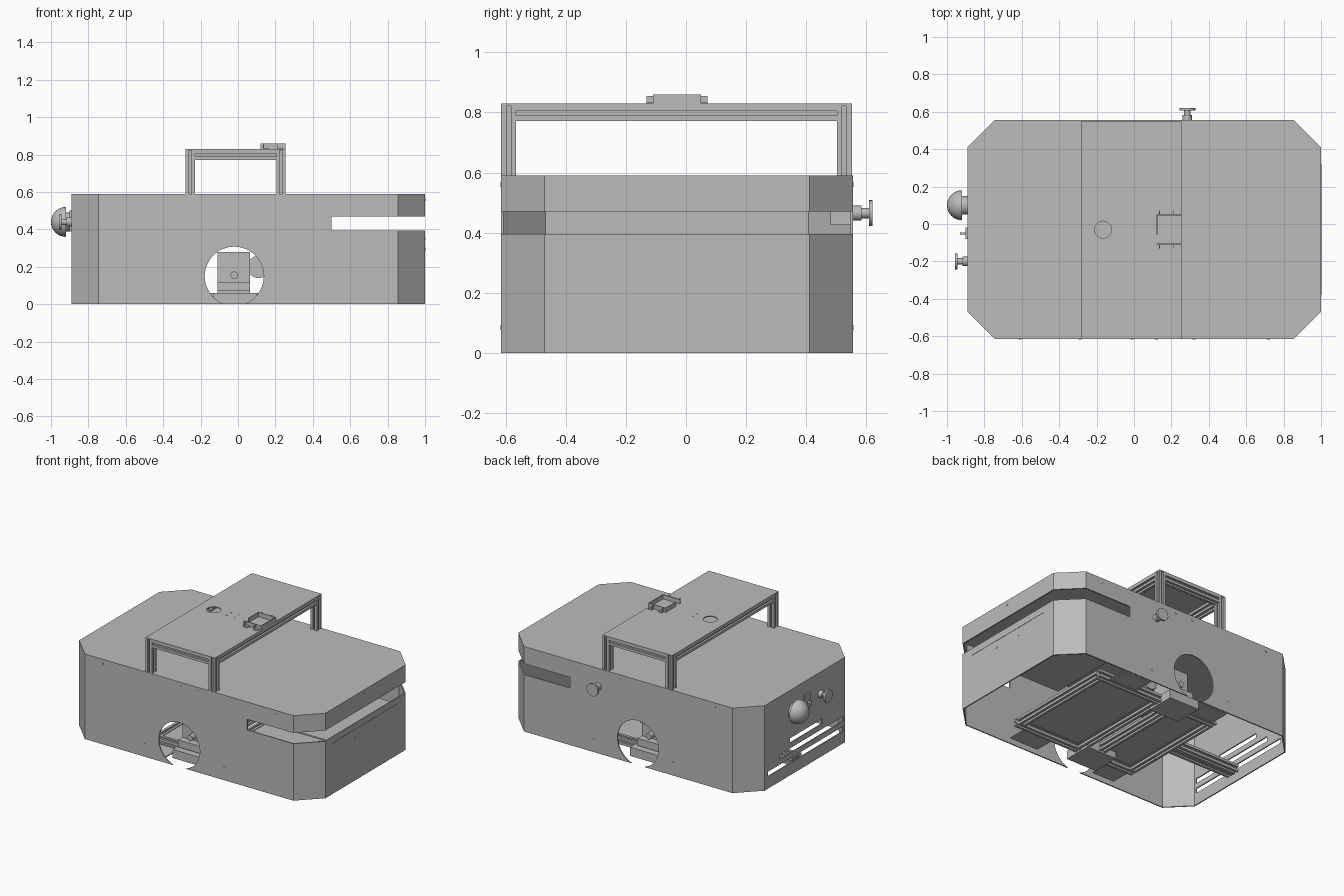
import bpy, bmesh, math
from mathutils import Vector, Matrix

cube = bpy.data.objects.get("Cube")
if cube:
    bpy.data.objects.remove(cube, do_unlink=True)

grey = bpy.data.materials.new("plain_grey")
grey.use_nodes = True
grey.diffuse_color = (0.5, 0.5, 0.5, 1)
grey.node_tree.nodes["Principled BSDF"].inputs["Base Color"].default_value = (0.5, 0.5, 0.5, 1)

X0, X1, Y0, Y1, TOP, CH = -0.89, 1.0, -0.615, 0.555, 0.59, 0.145
YM = (Y0 + Y1) / 2


def finish(name, bm, smooth=False):
    bmesh.ops.recalc_face_normals(bm, faces=bm.faces)
    mesh = bpy.data.meshes.new(name)
    bm.to_mesh(mesh)
    bm.free()
    mesh.materials.append(grey)
    ob = bpy.data.objects.new(name, mesh)
    bpy.context.collection.objects.link(ob)
    if smooth:
        bpy.ops.object.select_all(action='DESELECT')
        ob.select_set(True)
        bpy.context.view_layer.objects.active = ob
        bpy.ops.object.shade_smooth_by_angle(angle=math.radians(35))
    return ob


def box(name, lo, hi):
    lo, hi = Vector(lo), Vector(hi)
    bm = bmesh.new()
    bmesh.ops.create_cube(bm, size=1)
    for v in bm.verts:
        v.co = (lo + hi) / 2 + v.co * (hi - lo)
    return finish(name, bm)


def rod(name, start, end, radius, sides=32):
    a, b = Vector(start), Vector(end)
    bm = bmesh.new()
    m = Matrix.Translation((a + b) / 2) @ (b - a).to_track_quat('Z', 'Y').to_matrix().to_4x4()
    bmesh.ops.create_cone(bm, cap_ends=True, segments=sides, radius1=radius, radius2=radius,
                          depth=(b - a).length, matrix=m)
    return finish(name, bm, True)


def rail(name, start, end, size=0.05):
    """Square slotted bar with a groove along each side."""
    a, b = Vector(start), Vector(end)
    h, g, d = size / 2, size * 0.15, size * 0.28
    side = [(-h, -h), (-g, -h), (-g, -h + d), (g, -h + d), (g, -h)]
    rot = (b - a).to_track_quat('Z', 'Y')
    bm = bmesh.new()
    ring = []
    for k in range(4):
        turn = Matrix.Rotation(k * math.pi / 2, 3, 'Z')
        ring += [bm.verts.new(a + rot @ (turn @ Vector((x, y, 0)))) for x, y in side]
    face = bm.faces.new(ring)
    new = bmesh.ops.extrude_face_region(bm, geom=[face])["geom"]
    bmesh.ops.translate(bm, vec=b - a, verts=[v for v in new if isinstance(v, bmesh.types.BMVert)])
    return finish(name, bm)


def cut(ob, cutter):
    mod = ob.modifiers.new("cut", 'BOOLEAN')
    mod.operation, mod.object, mod.solver = 'DIFFERENCE', cutter, 'EXACT'
    apply(ob, mod)
    bpy.data.objects.remove(cutter, do_unlink=True)


def apply(ob, mod):
    bpy.context.view_layer.objects.active = ob
    bpy.ops.object.modifier_apply(modifier=mod.name)


# Body shell: thin eight-sided cover, open underneath
outline = [(X0 + CH, Y0), (X1 - CH, Y0), (X1, Y0 + CH), (X1, Y1 - CH),
           (X1 - CH, Y1), (X0 + CH, Y1), (X0, Y1 - CH), (X0, Y0 + CH)]
bm = bmesh.new()
low = [bm.verts.new((x, y, 0)) for x, y in outline]
high = [bm.verts.new((x, y, TOP)) for x, y in outline]
bm.faces.new(high)
for i in range(8):
    j = (i + 1) % 8
    bm.faces.new((low[i], low[j], high[j], high[i]))
shell = finish("body_shell", bm)
wall = shell.modifiers.new("wall", 'SOLIDIFY')
wall.thickness, wall.offset, wall.use_even_offset = 0.008, -1, True
apply(shell, wall)

# Openings: sensor slot, wheel holes, vents
cut(shell, box("slot_cutter", (0.5, -0.8, 0.395), (1.2, 0.8, 0.47)))
cut(shell, rod("wheel_cutter", (-0.02, -0.8, 0.15), (-0.02, 0.8, 0.15), 0.158, 48))
for z, ya, yb in ((0.10, -0.45, 0.37), (0.17, -0.45, 0.24), (0.24, -0.22, 0.13)):
    cut(shell, box("vent_cutter", (-0.95, ya, z - 0.017), (-0.85, yb, z + 0.017)))

# Cover screws
for y, s in ((Y0, -1), (Y1, 1)):
    for x, z in ((-0.61, 0.56), (-0.01, 0.56), (0.12, 0.56), (0.72, 0.56), (-0.29, 0.085), (0.32, 0.085)):
        rod("cover_screw", (x, y, z), (x, y + s * 0.002, z), 0.008, 12)
for y, z in ((-0.04, 0.56), (-0.14, 0.295), (0.07, 0.295)):
    rod("end_screw", (X1, y, z), (X1 + 0.002, y, z), 0.008, 12)

# Sensor shelf inside the slot
box("sensor_shelf", (0.3, -0.38, 0.345), (1.002, 0.32, 0.355))

# Top carrying frame
xa, xb, ya, yb = -0.255, 0.23, -0.59, 0.527
for x in (xa, xb):
    for y in (ya, yb):
        rail("frame_post", (x, y, TOP), (x, y, 0.822))
    rail("frame_long_beam", (x, ya + 0.025, 0.797), (x, yb - 0.025, 0.797))
for y in (ya, yb):
    rail("frame_short_beam", (xa + 0.025, y, 0.797), (xb - 0.025, y, 0.797))
plate = box("frame_top_plate", (-0.28, Y0, 0.822), (0.255, 0.552, 0.829))
cut(plate, rod("port_cutter", (-0.165, -0.03, 0.7), (-0.165, -0.03, 0.9), 0.045))
for x in (-0.05, 0.005):
    for y in (-0.05, -0.005):
        rod("plate_screw", (x, y, 0.829), (x, y, 0.831), 0.005, 10)

# Device holder on the top plate
holder = ((0.12, -0.11, 0.255, -0.105), (0.12, 0.045, 0.255, 0.05), (0.25, -0.11, 0.255, 0.05),
          (0.12, -0.06, 0.125, 0.05))
for a, b, c, d in holder:
    box("holder_wall", (a, b, 0.829), (c, d, 0.859))
for x in (0.15, 0.225):
    for lo, hi in ((-0.132, -0.11), (0.05, 0.072)):
        box("holder_tab", (x - 0.015, lo, 0.829), (x + 0.015, hi, 0.835))
        box("holder_ear", (x - 0.015, lo, 0.835), (x - 0.011, hi, 0.855))

# Emergency button on the -x end
rod("button_collar", (X0, 0.1, 0.44), (-0.925, 0.1, 0.44), 0.05)
bm = bmesh.new()
bmesh.ops.create_uvsphere(bm, u_segments=32, v_segments=16, radius=0.08)
bmesh.ops.bisect_plane(bm, geom=bm.verts[:] + bm.edges[:] + bm.faces[:], plane_co=(0, 0, 0),
                       plane_no=(1, 0, 0), clear_outer=True)
bmesh.ops.holes_fill(bm, edges=[e for e in bm.edges if e.is_boundary])
bmesh.ops.translate(bm, vec=(-0.92, 0.1, 0.44), verts=bm.verts)
finish("button_dome", bm, True)

# Switch and knobs
box("switch_plate", (-0.9, -0.08, 0.39), (X0, -0.02, 0.5))
box("switch_lever", (-0.93, -0.055, 0.435), (X0, -0.045, 0.455))


def knob(base, out):
    base, out = Vector(base), Vector(out)
    for name, s, e, r in (("knob_collar", 0, 0.028, 0.025), ("knob_stem", 0.028, 0.053, 0.017),
                          ("knob_disc", 0.053, 0.066, 0.043)):
        rod(name, base + out * s, base + out * e, r)


knob((0.285, Y1, 0.465), (0, 1, 0))
knob((X0, -0.2, 0.44), (-1, 0, 0))
box("knob_housing", (0.25, 0.48, 0.425), (0.32, 0.547, 0.47))

# Lower chassis of slotted bars and floor panels
cxa, cxb, cya, cyb = -0.35, 0.6, -0.42, 0.36
for y in (cya, cyb):
    rail("chassis_side_bar", (cxa, y, 0.035), (cxb, y, 0.035))
for x in (cxa + 0.025, -0.02, 0.1, cxb - 0.025):
    rail("chassis_cross_bar", (x, cya + 0.025, 0.035), (x, cyb - 0.025, 0.035))
for a, b in ((cxa + 0.05, -0.045), (0.125, cxb - 0.05)):
    box("floor_panel", (a, cya + 0.025, 0.045), (b, cyb - 0.025, 0.055))
for y in (-0.055, 0.0):
    rail("chassis_tail_bar", (-0.83, y, 0.035), (cxa, y, 0.035))

# Drive units behind the wheel holes, and side plates
for s in (-1, 1):
    def at(d):
        return YM + s * d
    box("drive_block", (-0.11, at(0.3), 0.06), (0.065, at(0.42), 0.28))
    box("drive_foot", (-0.11, at(0.42), 0.07), (0.065, at(0.47), 0.12))
    box("drive_base", (-0.13, at(0.3), 0.0), (0.1, at(0.5), 0.06))
    rod("drive_axle", (-0.02, at(0.42), 0.155), (-0.02, at(0.47), 0.155), 0.02)
    rod("drive_motor", (0.11, at(0.18), 0.2), (0.11, at(0.32), 0.2), 0.06)
    for a, b in ((-0.32, -0.15), (0.3, 0.52)):
        box("side_plate", (a, at(0.4), 0.015), (b, at(0.55), 0.022))
